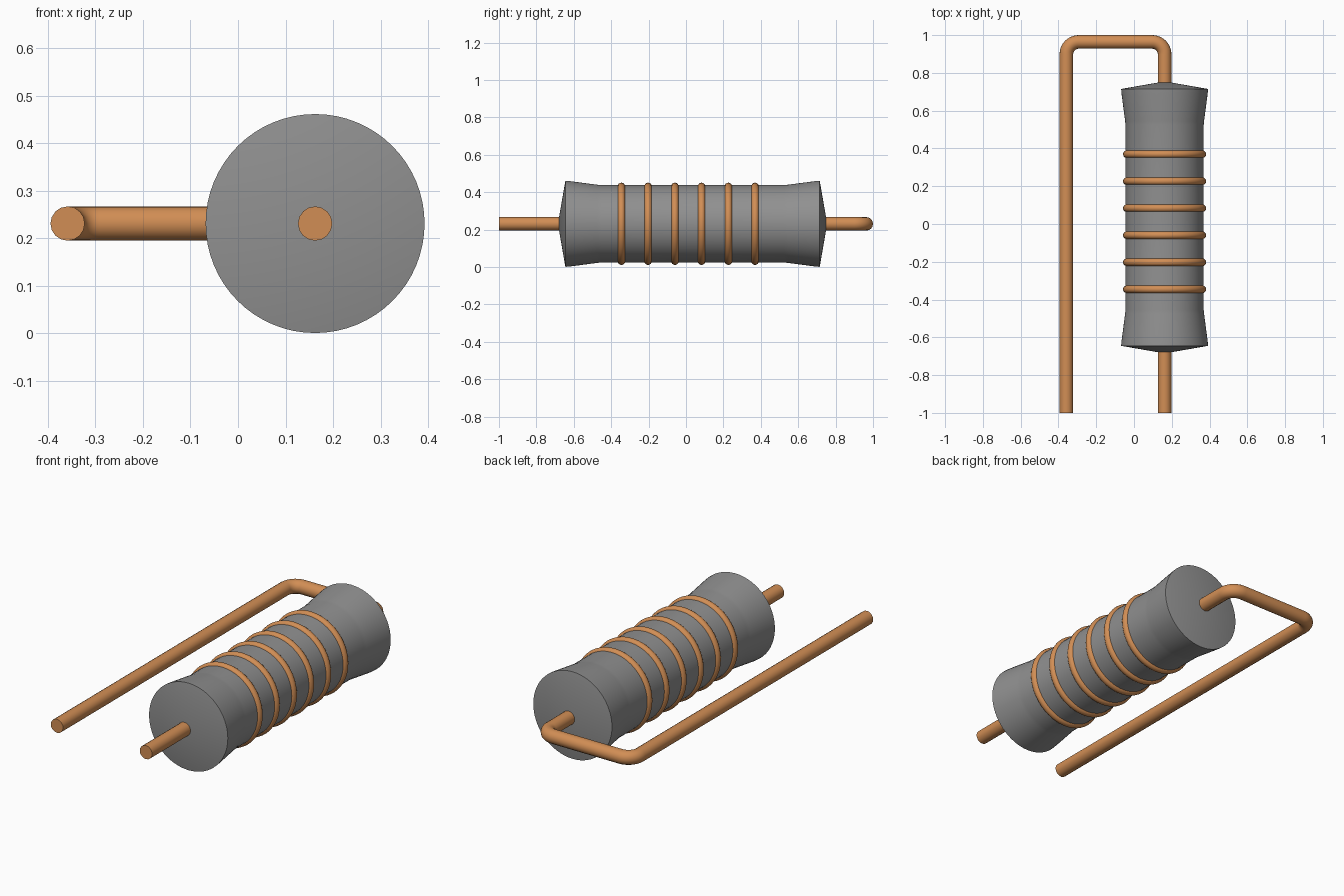
import bpy, bmesh
from math import sin, cos, pi, radians

if "Cube" in bpy.data.objects:
    bpy.data.objects.remove(bpy.data.objects["Cube"])

AX, AZ = 0.162, 0.231      # body axis position
MID = 0.035                # body centre along y
WIRE = 0.036


def material(name, r, g, b):
    mat = bpy.data.materials.new(name)
    mat.diffuse_color = (r, g, b, 1)
    mat.use_nodes = True
    mat.node_tree.nodes["Principled BSDF"].inputs["Base Color"].default_value = mat.diffuse_color
    return mat


copper = material("copper", 0.64, 0.27, 0.09)
dark_grey = material("dark_grey", 0.28, 0.28, 0.28)


def smooth(obj):
    bpy.ops.object.select_all(action='DESELECT')
    obj.select_set(True)
    bpy.context.view_layer.objects.active = obj
    bpy.ops.object.shade_smooth_by_angle(angle=radians(30))


def lathe(name, profile, sides=64):
    """Revolve (radius, y) points around the body axis, with pointed ends."""
    bm = bmesh.new()
    verts = [bm.verts.new((r, y, 0)) for r, y in profile]
    edges = [bm.edges.new(p) for p in zip(verts, verts[1:])]
    bmesh.ops.spin(bm, geom=verts + edges, cent=(0, 0, 0), axis=(0, 1, 0),
                   angle=2 * pi, steps=sides)
    bmesh.ops.remove_doubles(bm, verts=bm.verts, dist=1e-5)
    bmesh.ops.recalc_face_normals(bm, faces=bm.faces)
    mesh = bpy.data.meshes.new(name)
    bm.to_mesh(mesh)
    bm.free()
    mesh.materials.append(dark_grey)
    obj = bpy.data.objects.new(name, mesh)
    obj.location = (AX, MID, AZ)
    bpy.context.collection.objects.link(obj)
    smooth(obj)
    return obj


def wire(name, points):
    """Round copper wire with flat ends along (x, y) points."""
    cu = bpy.data.curves.new(name, 'CURVE')
    cu.dimensions = '3D'
    cu.bevel_depth = WIRE
    cu.bevel_resolution = 6
    cu.use_fill_caps = True
    sp = cu.splines.new('POLY')
    sp.points.add(len(points) - 1)
    for p, (x, y) in zip(sp.points, points):
        p.co = (x, y, AZ, 1)
    cu.materials.append(copper)
    obj = bpy.data.objects.new(name, cu)
    bpy.context.collection.objects.link(obj)
    bpy.ops.object.select_all(action='DESELECT')
    obj.select_set(True)
    bpy.context.view_layer.objects.active = obj
    bpy.ops.object.convert(target='MESH')
    smooth(bpy.context.object)


def arc(cx, cy, r, a0, a1, n=10):
    angles = [radians(a0 + (a1 - a0) * i / n) for i in range(n + 1)]
    return [(cx + r * cos(a), cy + r * sin(a)) for a in angles]


# Dark grey body: waisted cylinder with flared, shallow conical ends
half = [(0, 0.72), (0.23, 0.68), (0.228, 0.655), (0.209, 0.51), (0.207, 0.49)]
lathe("resistor_body", half + [(r, -y) for r, y in reversed(half)])

# Copper bands
for i in range(6):
    bpy.ops.mesh.primitive_torus_add(
        major_radius=0.2, minor_radius=0.02, major_segments=64, minor_segments=16,
        location=(AX, 0.012 + (i - 2.5) * 0.143, AZ), rotation=(pi / 2, 0, 0))
    band = bpy.context.object
    band.name = f"band_{i + 1}"
    band.data.materials.append(copper)
    smooth(band)

# Straight lead, and bent lead that folds back beside the body
wire("straight_lead", [(AX, -1), (AX, -0.62)])
LX, TOP, R = -0.358, 1 - WIRE, 0.065
wire("bent_lead", [(AX, 0.69)]
     + arc(AX - R, TOP - R, R, 0, 90)
     + arc(LX + R, TOP - R, R, 90, 180)
     + [(LX, -1)])
